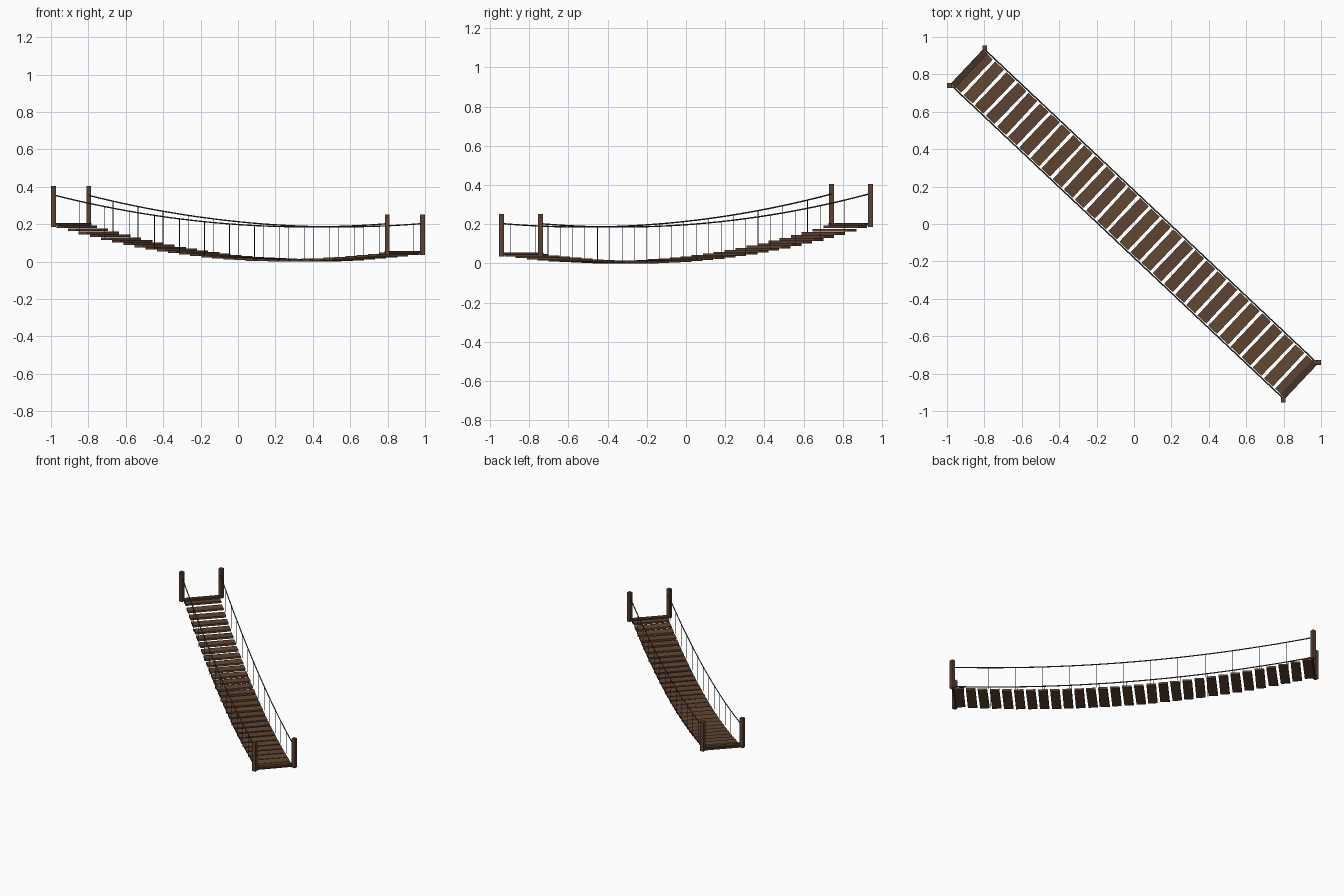
import bpy, math, random
from mathutils import Vector

if "Cube" in bpy.data.objects:
    bpy.data.objects.remove(bpy.data.objects["Cube"])

random.seed(4)
A, B = Vector((-0.892, 0.841, 0)), Vector((0.892, -0.841, 0))
D = (B - A).normalized()
N = Vector((-D.y, D.x, 0))
ANG = math.atan2(D.y, D.x)
HALF = 0.137          # half distance between the posts
SEG = 40


def material(name, rgb):
    m = bpy.data.materials.new(name)
    m.diffuse_color = (*rgb, 1)
    m.use_nodes = True
    m.node_tree.nodes["Principled BSDF"].inputs["Base Color"].default_value = m.diffuse_color
    return m


WOODS = [material("wood_%d" % i, c) for i, c in enumerate(
    [(0.115, 0.055, 0.03), (0.12, 0.065, 0.03), (0.11, 0.052, 0.032)])]
POST = material("post_wood", (0.105, 0.055, 0.032))
DARK = material("dark_wood", (0.06, 0.032, 0.02))
ROPE = material("rope", (0.06, 0.05, 0.035))


def deck_z(t):
    return 0.198 - 0.15 * t - 0.4 * t * (1 - t)


def rail_z(t):
    return 0.355 - 0.152 * t - 0.296 * t * (1 - t)


def at(t, side, z):
    p = A.lerp(B, t) + N * side
    p.z = z
    return p


def box(name, loc, size, rot, mat):
    bpy.ops.mesh.primitive_cube_add(size=1, location=loc, rotation=(0, 0, rot))
    o = bpy.context.object
    o.name = name
    o.scale = size
    o.data.materials.append(mat)
    return o


def rope(name, lines, radius):
    cu = bpy.data.curves.new(name, 'CURVE')
    cu.dimensions = '3D'
    cu.bevel_depth = radius
    cu.bevel_resolution = 1
    cu.use_fill_caps = True
    for pts in lines:
        s = cu.splines.new('POLY')
        s.points.add(len(pts) - 1)
        for q, p in zip(s.points, pts):
            q.co = (*p, 1)
    cu.materials.append(ROPE)
    o = bpy.data.objects.new(name, cu)
    bpy.context.collection.objects.link(o)


# corner posts
for t, z0, z1 in ((0, 0.185, 0.405), (1, 0.035, 0.252)):
    for s in (-1, 1):
        box("post", at(t, s * HALF, (z0 + z1) / 2), (0.026, 0.026, z1 - z0), 0, POST)

# level deck planks stepping along the sag
COUNT = 30
for i in range(COUNT):
    t = (i + 0.5) / COUNT
    box("plank", at(t, 0, deck_z(t) - 0.002), (0.064, 0.246, 0.014),
        ANG + random.uniform(-0.015, 0.015), random.choice(WOODS))

# end boards between the posts
for t, tz in ((0.006, 0), (0.994, 1)):
    box("end_board", at(t, 0, deck_z(tz) + 0.002), (0.034, 2 * HALF - 0.022, 0.012), ANG, DARK)

# sagging hand ropes and hangers on both sides
ts = [i / SEG for i in range(SEG + 1)]
for s in (-1, 1):
    w = s * 0.131
    rope("hand_rope", [[at(t, w, rail_z(t)) for t in ts]], 0.0038)
    rope("hangers", [[at(t, w, deck_z(t)), at(t, w, rail_z(t))] for t in ts[3::3]], 0.0017)
